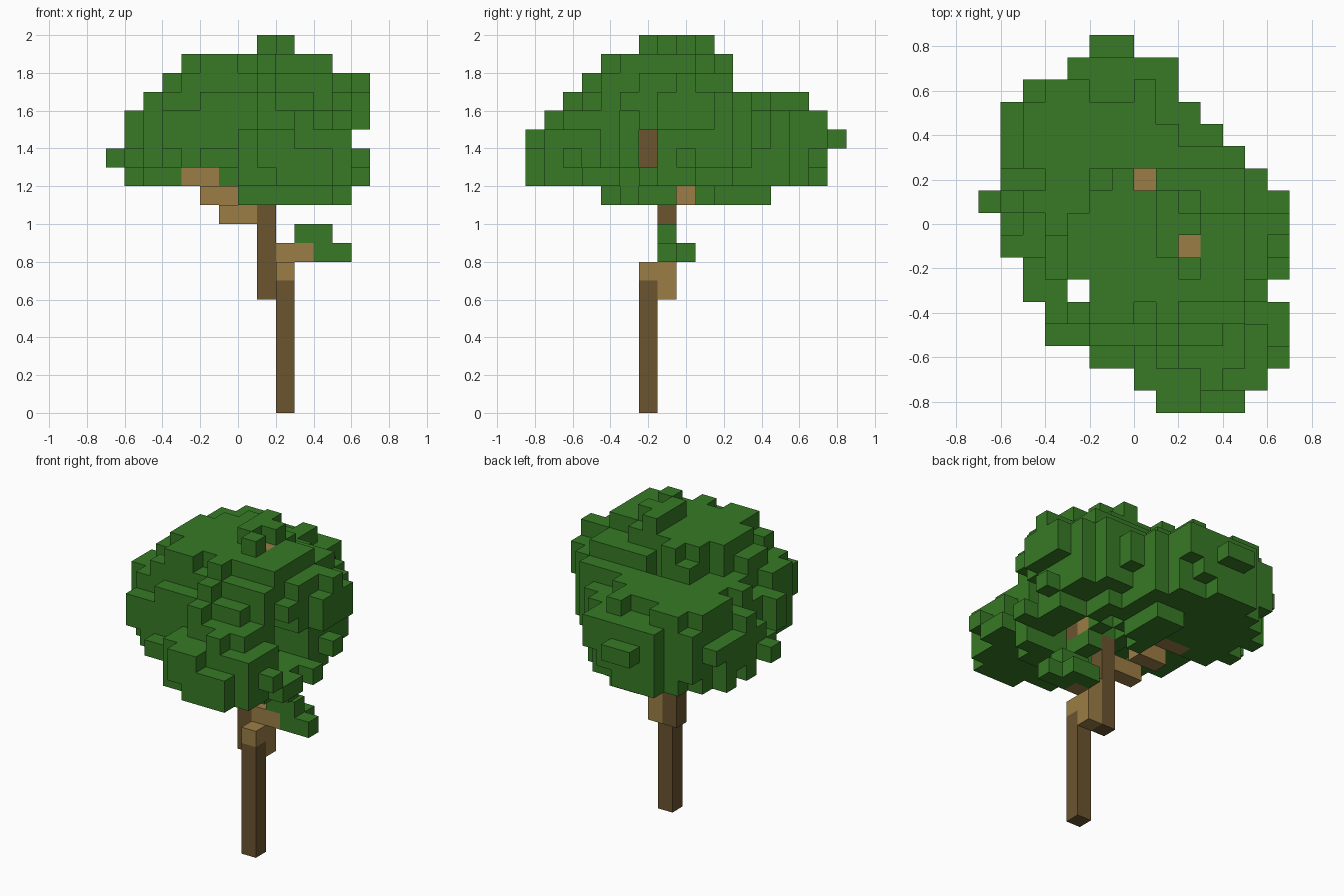
import bpy, bmesh, random
from mathutils import Vector

random.seed(4)
STEP = 0.1

old = bpy.data.objects.get("Cube")
if old:
    bpy.data.objects.remove(old, do_unlink=True)


def material(name, colour):
    mat = bpy.data.materials.new(name)
    mat.use_nodes = True
    mat.diffuse_color = (*colour, 1)
    mat.node_tree.nodes["Principled BSDF"].inputs["Base Color"].default_value = (*colour, 1)
    return mat


leaf_green = material("leaf_green", (0.038, 0.195, 0.019))
bark_dark = material("bark_dark", (0.148, 0.089, 0.028))
bark_light = material("bark_light", (0.33, 0.207, 0.06))


def centre(cell):
    i, j, k = cell
    return Vector((i + 0.5, j, k + 0.5)) * STEP


def box(xs, ys, zs):
    """Cells in a block, each axis given as (first, last)."""
    return {(i, j, k) for i in range(xs[0], xs[1] + 1)
            for j in range(ys[0], ys[1] + 1) for k in range(zs[0], zs[1] + 1)}


def voxel_object(name, cells, mat):
    """Closed shell made from the exposed sides of the cells."""
    bm = bmesh.new()
    for cell in sorted(cells):
        for axis in range(3):
            for sign in (-1, 1):
                beside = list(cell)
                beside[axis] += sign
                if tuple(beside) in cells:
                    continue
                n, u, v = Vector(), Vector(), Vector()
                n[axis] = sign * STEP / 2
                u[(axis + 1) % 3] = STEP / 2
                v[(axis + 2) % 3] = sign * STEP / 2
                c = centre(cell) + n
                bm.faces.new([bm.verts.new(p) for p in (c - u - v, c + u - v, c + u + v, c - u + v)])
    bmesh.ops.remove_doubles(bm, verts=bm.verts[:], dist=STEP / 100)
    mesh = bpy.data.meshes.new(name)
    bm.to_mesh(mesh)
    bm.free()
    mesh.materials.append(mat)
    obj = bpy.data.objects.new(name, mesh)
    bpy.context.collection.objects.link(obj)
    return obj


# Trunk, stepping sideways part way up
lower_trunk = box((2, 2), (-2, -2), (0, 6))
upper_trunk = box((1, 1), (-1, -1), (6, 11))
top_limb = box((2, 2), (-2, -2), (12, 14))

# Branches
trunk_joint = box((2, 2), (-2, -2), (7, 7)) | box((2, 2), (-1, -1), (6, 7))
side_branch = box((2, 3), (-1, -1), (8, 8))
rising_branch = (box((-1, 0), (-1, -1), (10, 10)) | box((-2, -1), (0, 0), (11, 11))
                 | box((-3, -2), (1, 1), (12, 12)))
back_twig = box((0, 0), (2, 2), (13, 15))
front_twig = box((2, 2), (-1, -1), (12, 18))

wood = {
    "lower_trunk": (lower_trunk, bark_dark),
    "upper_trunk": (upper_trunk, bark_dark),
    "top_limb": (top_limb, bark_dark),
    "trunk_joint": (trunk_joint, bark_light),
    "side_branch": (side_branch, bark_light),
    "rising_branch": (rising_branch, bark_light),
    "back_twig": (back_twig, bark_light),
    "front_twig": (front_twig, bark_light),
}
wood_cells = set()
for name, (cells, mat) in wood.items():
    voxel_object(name, cells, mat)
    wood_cells |= cells

# Crown: overlapping rounded clumps (centre, radii)
CLUMPS = [
    ((-0.13, 0.32, 1.4), (0.49, 0.5, 0.34)),     # back
    ((0.35, 0.0, 1.5), (0.38, 0.42, 0.29)),      # side
    ((0.1, -0.12, 1.6), (0.56, 0.44, 0.36)),     # top
    ((0.28, -0.45, 1.34), (0.42, 0.42, 0.26)),   # front
    ((-0.12, -0.2, 1.5), (0.47, 0.38, 0.25)),    # front corner
]
# Crown limits in cells: x and y span of each layer, x span of each row
LAYER_X = [(0, 5), (-6, 6), (-7, 6), (-6, 5), (-6, 6), (-5, 6), (-4, 6), (-3, 4)]
LAYER_Y = [(-4, 4), (-8, 7), (-8, 7), (-8, 8), (-7, 7), (-6, 6), (-5, 2), (-4, 2)]
ROW_X = [(1, 4), (0, 5), (-2, 6), (-4, 6), (-4, 6), (-5, 5), (-5, 6), (-6, 6), (-6, 6),
         (-7, 6), (-6, 5), (-6, 4), (-6, 3), (-6, 2), (-5, 1), (-3, 1), (-2, -1)]


def in_limits(cell):
    i, j, k = cell
    spans = ((i, LAYER_X[k - 11]), (j, LAYER_Y[k - 11]), (i, ROW_X[j + 8]))
    return all(lo <= value <= hi for value, (lo, hi) in spans)


def is_gap(cell):
    """Openings around the branches."""
    i, j, k = cell
    return (k < 13 and i < 0 and j < 1
            or k == 11 and j == 0 and i > -2
            or (i, j) == (-3, -3)
            or (i, j) == (0, 2) and k > 15
            or j == -2 and k in (13, 14) and i > 2
            or i == 3 and j in (-2, -1, 0) and k == 12
            or i == 4 and j in (0, 1) and k == 11
            or j < -2 and i + j in (1, 2) and k in (13, 14, 15))


def clump_field(cell):
    """Below one inside the clumps, with a ragged edge."""
    p = centre(cell)
    field = min(sum(((p[a] - c[a]) / r[a]) ** 2 for a in range(3)) for c, r in CLUMPS)
    return field + random.uniform(-0.2, 0.2)


space = box((-7, 6), (-8, 8), (11, 18)) - wood_cells
fields = {c: clump_field(c) for c in sorted(space) if in_limits(c) and not is_gap(c)}
crown = {c for c, field in fields.items() if field < 1}

# Outer sprigs: the best leaf along every line fills out the outline
for axis in range(3):
    best = {}
    for cell in fields:
        line = cell[:axis] + cell[axis + 1:]
        if line not in best or fields[cell] < fields[best[line]]:
            best[line] = cell
    crown |= set(best.values())

# Flat shoulder near the top, topmost sprigs and a low side leaf
crown |= box((-3, 0), (-2, 0), (18, 18))
crown |= {(2, -2, 19), (1, -1, 19), (1, 0, 19), (2, 0, 19), (1, 1, 19), (5, -1, 12)}
voxel_object("crown_leaves", crown, leaf_green)

# Small leaf cluster on the side branch
side_leaves = (box((4, 5), (-1, -1), (8, 8)) | box((3, 4), (0, 0), (8, 8))
               | box((3, 4), (-1, -1), (9, 9)))
voxel_object("side_branch_leaves", side_leaves, leaf_green)
